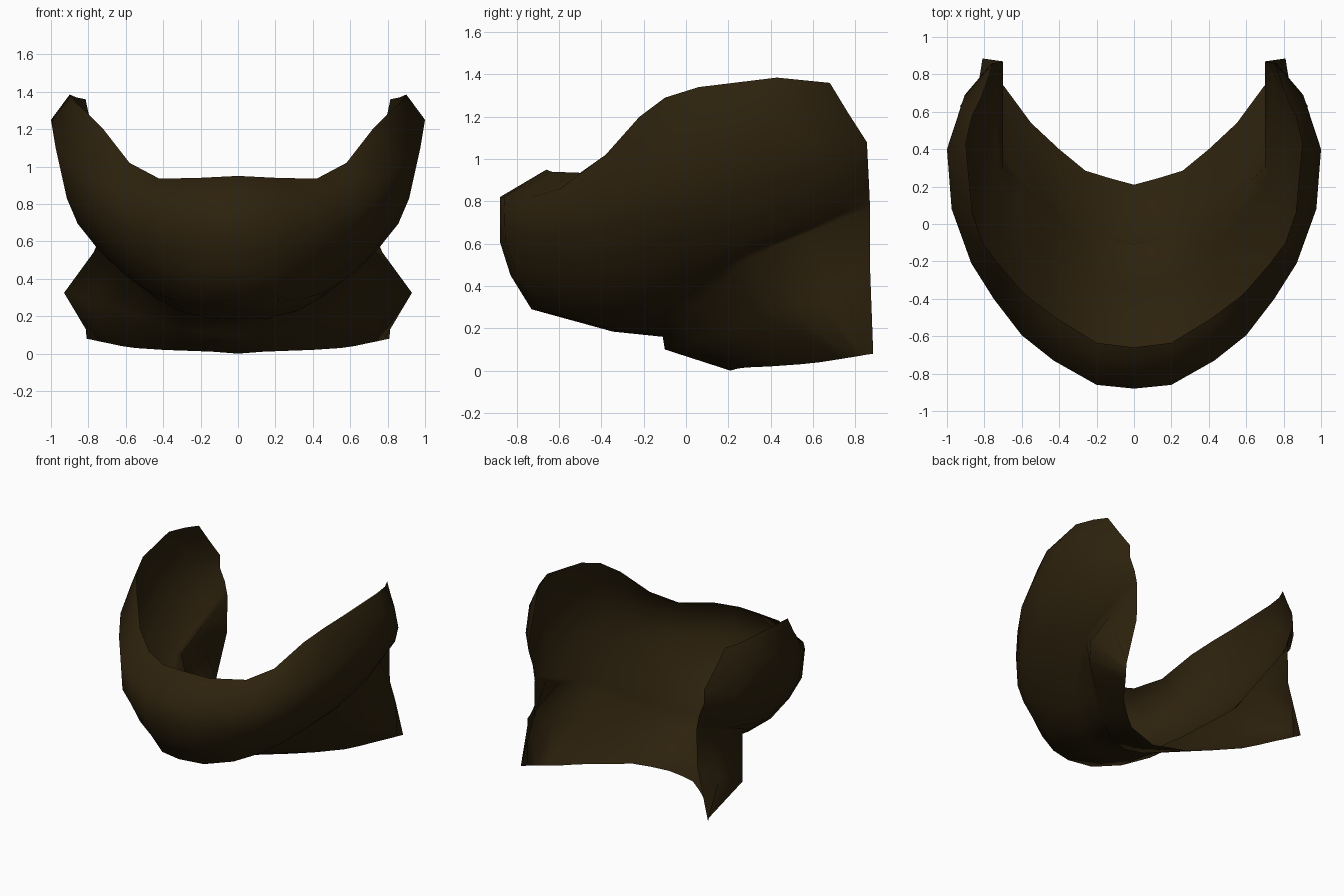
import bpy
from mathutils import Vector

brown = bpy.data.materials.new("dark_brown")
brown.diffuse_color = (0.026, 0.0155, 0.004, 1)


def rail(*pts):
    return [Vector(p) for p in pts]


def blend(a, b, t, swell=1.0, drop=0.0):
    """Rail between two rails, swollen outward and lowered near the chin."""
    out = []
    for i, (p, q) in enumerate(zip(a, b)):
        v = p.lerp(q, t)
        out.append(Vector((v.x * swell, v.y * swell if v.y < 0 else v.y,
                           v.z - drop * (1 - i / (len(a) - 1)))))
    return out


def sheet(name, rails):
    """Loft half a sheet from stacked rails and mirror it across x."""
    n = len(rails[0])
    verts = [p for r in rails for p in r]
    faces = [(r * n + s, (r + 1) * n + s, (r + 1) * n + s + 1, r * n + s + 1)
             for r in range(len(rails) - 1) for s in range(n - 1)]
    mesh = bpy.data.meshes.new(name)
    mesh.from_pydata(verts, [], faces)
    mesh.materials.append(brown)
    obj = bpy.data.objects.new(name, mesh)
    bpy.context.collection.objects.link(obj)
    mirror = obj.modifiers.new("mirror", 'MIRROR')
    mirror.use_clip = True
    mirror.merge_threshold = 0.002
    bpy.context.view_layer.objects.active = obj
    obj.select_set(True)
    bpy.ops.object.shade_smooth()
    obj.select_set(False)
    return obj


# Rails run from the chin centre to the back edge by the ear
rim = rail((0, -.66, .95), (.2, -.635, .94), (.42, -.5, .935), (.58, -.38, 1.02),
           (.72, -.22, 1.2), (.81, -.1, 1.29), (.865, .06, 1.34), (.9, .43, 1.385),
           (.865, .58, 1.37), (.815, .68, 1.36))
cheek = rail((0, -.88, .82), (.2, -.86, .82), (.43, -.73, .82), (.6, -.595, .86),
             (.75, -.4, .92), (.87, -.21, 1.0), (.975, .08, 1.1), (1, .4, 1.25),
             (.93, .61, 1.2), (.785, .765, 1.22))
chin = rail((0, -.88, .61), (.2, -.855, .61), (.42, -.725, .61), (.58, -.6, .63),
            (.71, -.42, .68), (.83, -.2, .76), (.915, .06, .83), (.94, .38, .95),
            (.905, .69, 1.02), (.755, .855, 1.08))
under_chin = rail((0, -.73, .29), (.18, -.68, .28), (.34, -.54, .29), (.47, -.38, .33),
                  (.58, -.22, .4), (.68, -.02, .49), (.75, .16, .56), (.79, .45, .66),
                  (.79, .7, .78), (.72, .865, .88))
jaw = rail((0, -.11, .16), (.15, -.1, .17), (.3, -.06, .22), (.42, .05, .3),
           (.52, .14, .38), (.61, .22, .45), (.7, .3, .53), (.7, .55, .64),
           (.7, .73, .715), (.7, .87, .77))

# Neck flap below the jaw line, flaring out at the back corners
neck_middle = rail((0, -.1, .1), (.15, -.07, .11), (.3, .03, .13), (.44, .16, .17),
                   (.55, .25, .21), (.68, .35, .25), (.8, .46, .29), (.93, .63, .325),
                   (.83, .76, .4), (.705, .87, .48))
neck_edge = rail((0, .21, 0), (.13, .245, .01), (.26, .285, .015), (.4, .4, .02),
                 (.55, .54, .03), (.62, .635, .04), (.69, .73, .055), (.75, .805, .067),
                 (.78, .845, .074), (.81, .885, .08))

# One continuous sheet: chin, cheeks and sideburns flowing into the neck
sheet("beard", [rim, cheek, chin, blend(chin, under_chin, .5, 1.03), under_chin,
                blend(under_chin, jaw, .62, 1.0, .025), jaw, neck_middle, neck_edge])
